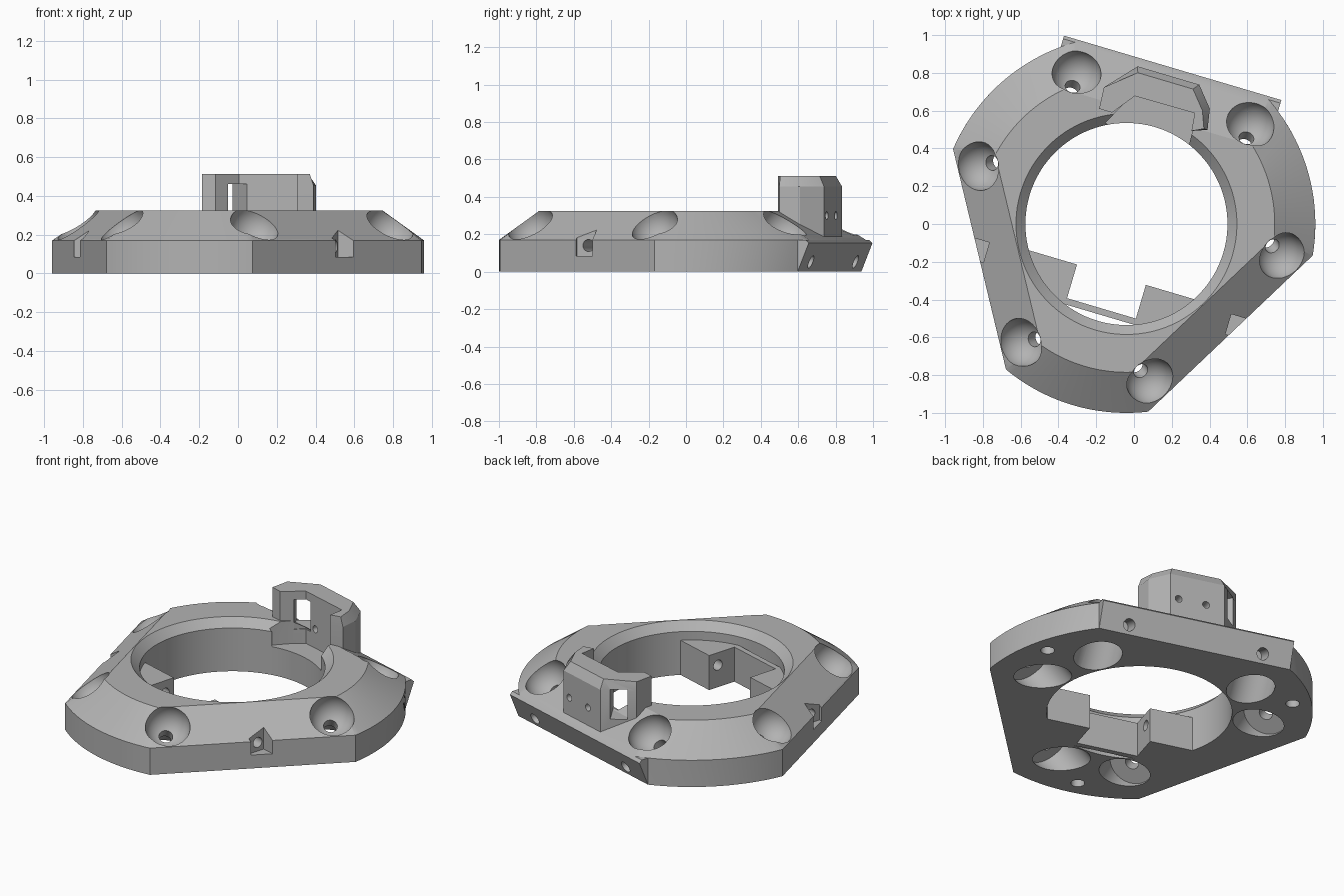
import bpy, bmesh, math
from mathutils import Matrix, Vector

cube = bpy.data.objects.get("Cube")
if cube:
    bpy.data.objects.remove(cube, do_unlink=True)

grey = bpy.data.materials.new("plain_grey")
grey.use_nodes = True
grey.diffuse_color = (0.45, 0.45, 0.45, 1)
grey.node_tree.nodes["Principled BSDF"].inputs["Base Color"].default_value = (0.45, 0.45, 0.45, 1)


def finish(bm, name):
    bmesh.ops.recalc_face_normals(bm, faces=bm.faces)
    mesh = bpy.data.meshes.new(name)
    bm.to_mesh(mesh)
    bm.free()
    mesh.materials.append(grey)
    ob = bpy.data.objects.new(name, mesh)
    bpy.context.collection.objects.link(ob)
    return ob


def loft(name, rings):
    """Closed solid through rings of equal point count."""
    bm = bmesh.new()
    rows = [[bm.verts.new(p) for p in ring] for ring in rings]
    n = len(rows[0])
    for low, high in zip(rows, rows[1:]):
        for i in range(n):
            j = (i + 1) % n
            bm.faces.new((low[i], low[j], high[j], high[i]))
    bm.faces.new(rows[0][::-1])
    bm.faces.new(rows[-1])
    return finish(bm, name)


def prism(name, outline, z0, z1):
    return loft(name, [[(x, y, z) for x, y in outline] for z in (z0, z1)])


def box(name, x0, x1, y0, y1, z0, z1):
    return prism(name, [(x0, y0), (x1, y0), (x1, y1), (x0, y1)], z0, z1)


def rod(name, a, b, radius, segments=32):
    a, b = Vector(a), Vector(b)
    turn = (b - a).to_track_quat('Z', 'Y').to_matrix().to_4x4()
    bm = bmesh.new()
    bmesh.ops.create_cone(bm, cap_ends=True, segments=segments, radius1=radius, radius2=radius,
                          depth=(b - a).length, matrix=Matrix.Translation((a + b) / 2) @ turn)
    return finish(bm, name)


def ball(name, centre, radius):
    bm = bmesh.new()
    bmesh.ops.create_uvsphere(bm, u_segments=40, v_segments=20, radius=radius,
                              matrix=Matrix.Translation(centre))
    return finish(bm, name)


def combine(target, tool, operation='DIFFERENCE'):
    mod = target.modifiers.new("combine", 'BOOLEAN')
    mod.operation, mod.solver, mod.object = operation, 'EXACT', tool
    tool.hide_render = True
    bpy.context.view_layer.objects.active = target
    bpy.ops.object.modifier_apply(modifier=mod.name)
    bpy.data.objects.remove(tool, do_unlink=True)


def trimmed_circle(z, radius, flats):
    """Circle cut by three flats at 90, 210 and 330 degrees."""
    ring, steps = [], 28
    for k in range(3):
        a = math.radians(90 + 120 * k) + math.acos(flats[k] / radius)
        b = math.radians(210 + 120 * k) - math.acos(flats[(k + 1) % 3] / radius)
        for i in range(steps + 1):
            t = a + (b - a) * i / steps
            ring.append((radius * math.cos(t), radius * math.sin(t), z))
    return ring


def circle(z, radius, n=96):
    return [(radius * math.cos(math.tau * i / n), radius * math.sin(math.tau * i / n), z)
            for i in range(n)]


# Ring plate with sloped shoulders, the rear flat at +y
TOP = 0.325
plate = loft("ring_plate", [trimmed_circle(0, 1, (0.8, 0.8, 0.8)),
                            trimmed_circle(0.17, 1, (0.845, 0.8, 0.8)),
                            trimmed_circle(TOP, 0.785, (0.59, 0.59, 0.59))])

# Rear flange leaning outward
section = [(0.7, 0), (0.8, 0), (0.862, 0.153), (0.845, 0.17), (0.7, 0.17)]
combine(plate, loft("rear_flange", [[(x, y, z) for y, z in section] for x in (-0.6, 0.6)]), 'UNION')

# Central bore with chamfered rim
combine(plate, loft("bore", [circle(-0.1, 0.535), circle(0.275, 0.535), circle(0.345, 0.605)]))

# Square-notched block at the front of the bore
half = [(0.19, -0.466), (0.19, -0.28), (0.5, -0.28), (0.5, -0.5)]
block = half + [(-x, y) for x, y in reversed(half)]
combine(plate, prism("notched_block", block, 0, 0.22), 'UNION')

# Floor recess in front of the post
combine(plate, prism("recess", [(-0.26, 0.48), (0.2, 0.48), (0.19, 0.67), (-0.16, 0.67)], 0.18, 0.6))

# Upright post with bevelled rear top edge
low = [(-0.24, 0.544), (-0.15, 0.662), (0.18, 0.665), (0.19, 0.57), (0.27, 0.6),
       (0.25, 0.71), (0.16, 0.817), (-0.18, 0.817), (-0.32, 0.66), (-0.312, 0.544)]
high = list(low)
high[4:8] = [(0.25, 0.6), (0.215, 0.69), (0.135, 0.785), (-0.17, 0.785)]
post = loft("post", [[(x, y, 0.1) for x, y in low], [(x, y, 0.455) for x, y in low],
                     [(x, y, 0.512) for x, y in high]])

# Diagonal window and two screw holes in the post
window = box("window", -0.05, 0.05, -0.3, 0.3, 0.27, 0.46)
window.data.transform(Matrix.Translation((-0.205, 0.69, 0)) @ Matrix.Rotation(math.radians(45), 4, 'Z'))
combine(post, window)
for x in (-0.065, 0.107):
    combine(post, rod("post_hole", (x, 0.5, 0.3), (x, 1, 0.3), 0.022, 20))
combine(plate, post, 'UNION')

# Round cups on each shoulder, with slanted bores from below
axis = Vector((0, 0.594, 0.805))
for k in range(3):
    spin = Matrix.Rotation(math.radians(120 * k), 3, 'Z')
    for side in (-0.48, 0.48):
        seat = Vector((side, 0.69, 0.25))

        def along(s):
            return spin @ (seat + axis * s)

        combine(plate, ball("cup", along(0), 0.13))
        combine(plate, rod("counterbore", along(-0.19), along(-0.6), 0.135, 40))
        combine(plate, rod("cup_hole", along(-0.3), along(0), 0.04, 24))
    # Small blind hole under each rounded corner
    foot = spin @ Vector((0, -0.89, 0))
    combine(plate, rod("foot_hole", foot - Vector((0, 0, 0.1)), foot + Vector((0, 0, 0.1)), 0.04, 24))

# Cross hole through the front block, with a pocket at each end
combine(plate, rod("cross_hole", (-0.8, -0.345, 0.14), (0.8, -0.345, 0.14), 0.032, 24))
for s in (-1, 1):
    x0, x1 = sorted((0.668 * s, s))
    combine(plate, box("end_pocket", x0, x1, -0.41, -0.3, 0.085, 0.4))
    # Holes in the leaning rear face
    combine(plate, rod("flange_hole", (0.42 * s, 0.72, 0.09), (0.42 * s, 0.91, 0.02), 0.036, 24))

# Turn the whole part to its resting angle
plate.data.transform(Matrix.Translation((-0.04, 0, 0)) @ Matrix.Rotation(math.radians(-16.5), 4, 'Z'))
plate.hide_render = False
bpy.ops.object.select_all(action='DESELECT')
plate.select_set(True)
bpy.context.view_layer.objects.active = plate
bpy.ops.object.shade_smooth_by_angle(angle=math.radians(25))
